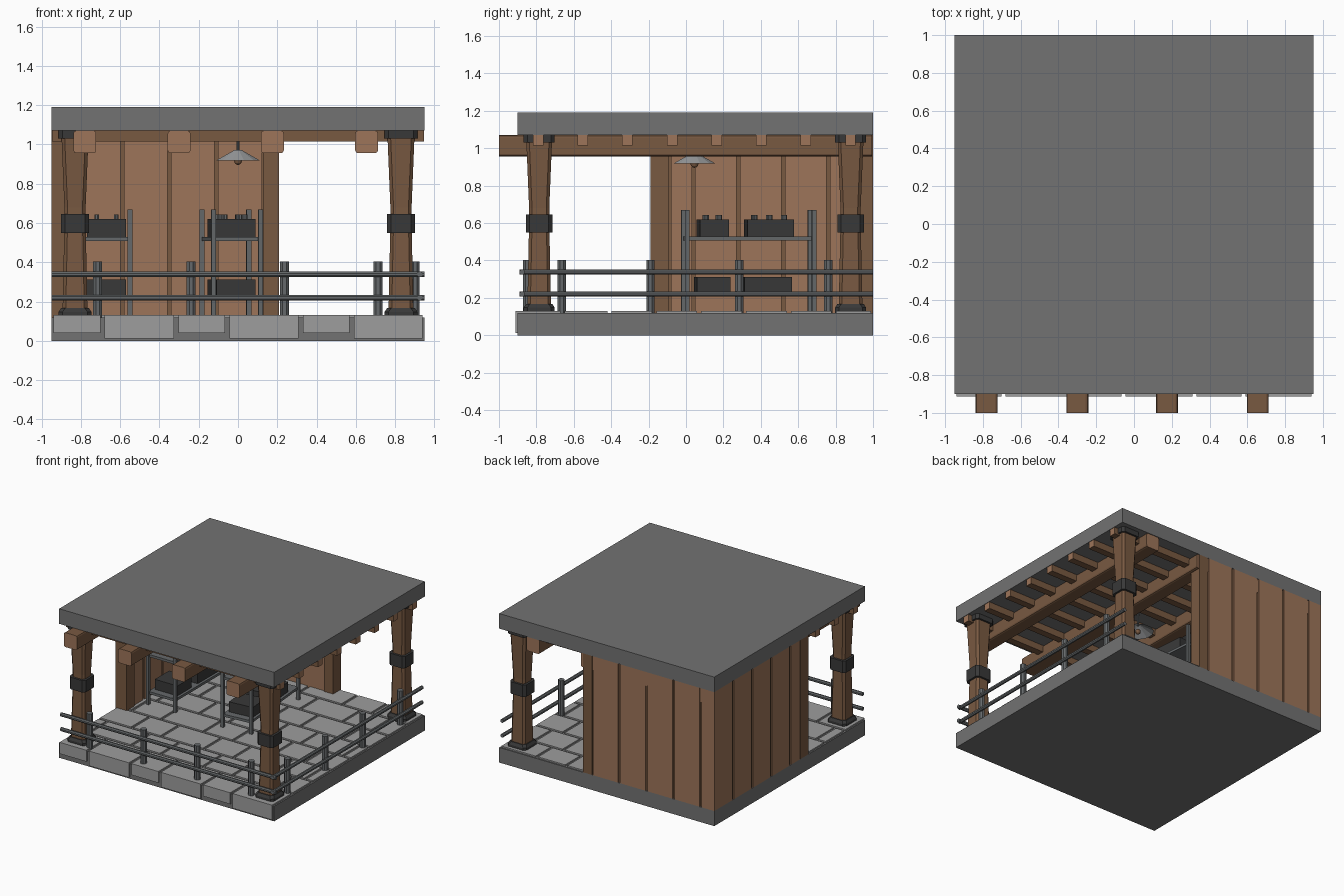
import bpy, bmesh, math
from mathutils import Matrix, Vector

if "Cube" in bpy.data.objects:
    bpy.data.objects.remove(bpy.data.objects["Cube"])


def material(name, *rgb):
    m = bpy.data.materials.new(name)
    m.diffuse_color = (*rgb, 1)
    m.use_nodes = True
    m.node_tree.nodes["Principled BSDF"].inputs["Base Color"].default_value = m.diffuse_color
    return m


CONCRETE = material("concrete grey", 0.17, 0.17, 0.17)
STONE = material("paving stone", 0.34, 0.34, 0.34)
DARK_WOOD = material("dark wood", 0.19, 0.10, 0.053)
LIGHT_WOOD = material("light wood", 0.34, 0.178, 0.10)
IRON = material("black iron", 0.04, 0.04, 0.04)
STEEL = material("steel", 0.13, 0.14, 0.145)
SHADE = material("lamp shade grey", 0.34, 0.35, 0.36)


def finish(name, bm, *mats):
    bmesh.ops.recalc_face_normals(bm, faces=bm.faces)
    me = bpy.data.meshes.new(name)
    bm.to_mesh(me)
    bm.free()
    for m in mats:
        me.materials.append(m)
    ob = bpy.data.objects.new(name, me)
    bpy.context.collection.objects.link(ob)
    return ob


def add_box(bm, x0, x1, y0, y1, z0, z1):
    mat = Matrix.Translation(((x0 + x1) / 2, (y0 + y1) / 2, (z0 + z1) / 2)) \
        @ Matrix.Diagonal((x1 - x0, y1 - y0, z1 - z0, 1))
    bmesh.ops.create_cube(bm, size=1, matrix=mat)


def boxes(name, mat, items):
    bm = bmesh.new()
    for b in items:
        add_box(bm, *b)
    return finish(name, bm, mat)


def add_rod(bm, a, b, r, n=8, r2=None):
    a, b = Vector(a), Vector(b)
    d = b - a
    mat = Matrix.Translation((a + b) / 2) @ d.to_track_quat('Z', 'Y').to_matrix().to_4x4() \
        @ Matrix.Rotation(math.pi / n, 4, 'Z')
    bmesh.ops.create_cone(bm, cap_ends=True, segments=n, radius1=r,
                          radius2=r if r2 is None else r2, depth=d.length, matrix=mat)


def add_loft(bm, cx, cy, levels, c):
    """Chamfered square column through (z, half width) levels."""
    rings = []
    for z, h in levels:
        k = h - c
        pts = [(h, -k), (h, k), (k, h), (-k, h), (-h, k), (-h, -k), (-k, -h), (k, -h)]
        rings.append([bm.verts.new((cx + x, cy + y, z)) for x, y in pts])
    for lo, hi in zip(rings, rings[1:]):
        for i in range(8):
            j = (i + 1) % 8
            bm.faces.new((lo[i], lo[j], hi[j], hi[i]))
    bm.faces.new(rings[0][::-1])
    bm.faces.new(rings[-1])


# Slabs
boxes("floor_slab", CONCRETE, [(-0.95, 0.95, -0.9, 1, 0, 0.12)])
boxes("roof_slab", CONCRETE, [(-0.95, 0.95, -0.9, 1, 1.07, 1.19)])

# Paving stones: rows of alternating narrow and wide stones
stones = []
GAP = 0.011
rows = [-0.9, -0.66, -0.41, -0.17, 0.07, 0.31, 0.55, 0.79, 1.0]
for r, (y0, y1) in enumerate(zip(rows, rows[1:])):
    x = -0.95 - (r * 0.17) % 0.6
    i = 0
    while x < 0.94:
        w = 0.26 if i % 2 == 0 else 0.375
        a, b = max(x, -0.95), min(x + w, 0.95)
        if b - a > 0.04:
            front = -0.905 if r == 0 else y0 + GAP
            stones.append((a + GAP, b - GAP, front, y1 - GAP, 0.115, 0.131))
            if r == 0:  # stones folding over the front edge
                stones.append((a + GAP, b - GAP, -0.912, -0.89, 0.04 if i % 2 == 0 else 0.013, 0.131))
        x += w
        i += 1
boxes("paving_stones", STONE, stones)

# Main posts with iron base, band and cap
for nm, px, py in (("front_left", -0.83, -0.785), ("front_right", 0.83, -0.785), ("back_right", 0.83, 0.88)):
    bm = bmesh.new()
    add_loft(bm, px, py, [(0.12, 0.064), (0.6, 0.054), (0.68, 0.054), (1.07, 0.07)], 0.016)
    finish(nm + "_post", bm, DARK_WOOD)
    bm = bmesh.new()
    for z0, z1, h0, h1 in ((0.12, 0.148, 0.083, 0.083), (0.148, 0.168, 0.083, 0.07),
                           (0.55, 0.645, 0.071, 0.071), (1.03, 1.07, 0.083, 0.083)):
        add_loft(bm, px, py, [(z0, h0), (z1, h1)], 0.02)
    finish(nm + "_post_iron", bm, IRON)

# Roof beams and rafters, pale end grain
bm = bmesh.new()
for x in (-0.78, -0.30, 0.175, 0.655):
    add_box(bm, x - 0.058, x + 0.058, -1, 0.995, 0.956, 1.0705)
edges = [e for e in bm.edges if abs((e.verts[0].co - e.verts[1].co).y) > 1]
bmesh.ops.bevel(bm, geom=edges, offset=0.014, segments=2, affect='EDGES', profile=0.5)
for f in bm.faces:
    f.normal_update()
    f.material_index = int(abs(f.normal.y) > 0.9)
finish("roof_beams", bm, DARK_WOOD, LIGHT_WOOD)
bm = bmesh.new()
for i in range(8):
    y = -0.79 + i * 0.2385
    add_box(bm, -0.946, 0.946, y - 0.028, y + 0.028, 1.016, 1.0705)
for f in bm.faces:
    f.normal_update()
    f.material_index = int(abs(f.normal.x) > 0.9)
finish("rafters", bm, DARK_WOOD, LIGHT_WOOD)

# Plank walls: dark core showing in grooves, pale planks, dark end trims
T = 0.09
cuts = [-0.95, -0.83, -0.59, -0.35, -0.11, 0.13]
boxes("back_wall_planks", LIGHT_WOOD,
      [(a + (0.009 if a > -0.9 else 0), b - 0.009, 1 - T, 1, 0.12, 1.07) for a, b in zip(cuts, cuts[1:])])
cuts = [-0.09, 0.04, 0.28, 0.52, 0.76, 1 - T]
boxes("left_wall_planks", LIGHT_WOOD,
      [(-0.95, -0.95 + T, a + 0.009, b - (0.009 if b < 0.9 else 0), 0.12, 1.07) for a, b in zip(cuts, cuts[1:])])
boxes("wall_core", DARK_WOOD, [(-0.94, 0.14, 1.01 - T, 0.99, 0.12, 1.07),
                               (-0.94, -0.96 + T, -0.1, 0.95, 0.12, 1.07)])
boxes("wall_end_trims", DARK_WOOD, [(0.13, 0.21, 0.9, 1, 0.12, 1.07),
                                    (-0.95, -0.85, -0.19, -0.09, 0.12, 1.07)])

# Railing along the front and right side
bm = bmesh.new()
for z in (0.22, 0.338):
    add_rod(bm, (-0.95, -0.876, z), (0.95, -0.876, z), 0.015, 8)
    add_rod(bm, (0.926, -0.89, z), (0.926, 1, z), 0.015, 8)
finish("railing_bars", bm, STEEL)
bm = bmesh.new()
for i in range(4):
    x, y = -0.715 + i * 0.476, -0.665 + i * 0.475
    add_rod(bm, (x, -0.85, 0.12), (x, -0.85, 0.403), 0.024, 8)
    add_rod(bm, (0.902, y, 0.12), (0.902, y, 0.403), 0.024, 8)
finish("railing_posts", bm, STEEL)


# Storage racks with boxes, built round their own centre then placed
def rack(name, cx, cy, angle):
    w, l, u = 0.12, 0.34, 0.012
    place = Matrix.Translation((cx, cy, 0)) @ Matrix.Rotation(math.radians(angle), 4, 'Z')
    parts = [(sx * w - u, sx * w + u, sy * l - u, sy * l + u, 0.12, 0.67)
             for sx in (-1, 1) for sy in (-1, 1)]
    parts += [(-w, w, -l, l, z, z + 0.02) for z in (0.212, 0.508)]
    boxes(name + "_frame", STEEL, parts).matrix_world = place
    bm = bmesh.new()
    for y0, y1, z, h in ((-0.27, -0.115, 0.528, 0.092), (-0.015, 0.235, 0.528, 0.092),
                         (-0.285, -0.105, 0.232, 0.08), (-0.03, 0.225, 0.232, 0.08)):
        add_box(bm, -0.1, 0.1, y0, y1, z, z + h)
    finish(name + "_boxes", bm, IRON).matrix_world = place
    bm = bmesh.new()
    for y in (-0.23, -0.16, 0.03, 0.11, 0.19):
        for x in (-0.05, 0.05):
            add_rod(bm, (x, y, 0.615), (x, y, 0.643), 0.013, 8)
    finish(name + "_box_knobs", bm, STEEL).matrix_world = place


rack("left_rack", -0.67, 0.335, 0)
rack("middle_rack", -0.035, 0.335, 5)

# Hanging lamp
bm = bmesh.new()
add_rod(bm, (0, 0.045, 0.918), (0, 0.045, 0.972), 0.117, 12, 0.018)
bmesh.ops.delete(bm, geom=[min(bm.faces, key=lambda f: f.calc_center_median().z)], context='FACES_ONLY')
finish("lamp_shade", bm, SHADE)
bm = bmesh.new()
add_rod(bm, (0, 0.045, 0.965), (0, 0.045, 1.07), 0.008, 8)
finish("lamp_rod", bm, STEEL)
bm = bmesh.new()
bmesh.ops.create_uvsphere(bm, u_segments=10, v_segments=6, radius=0.021,
                          matrix=Matrix.Translation((0, 0.045, 0.916)))
finish("lamp_bulb", bm, DARK_WOOD)
